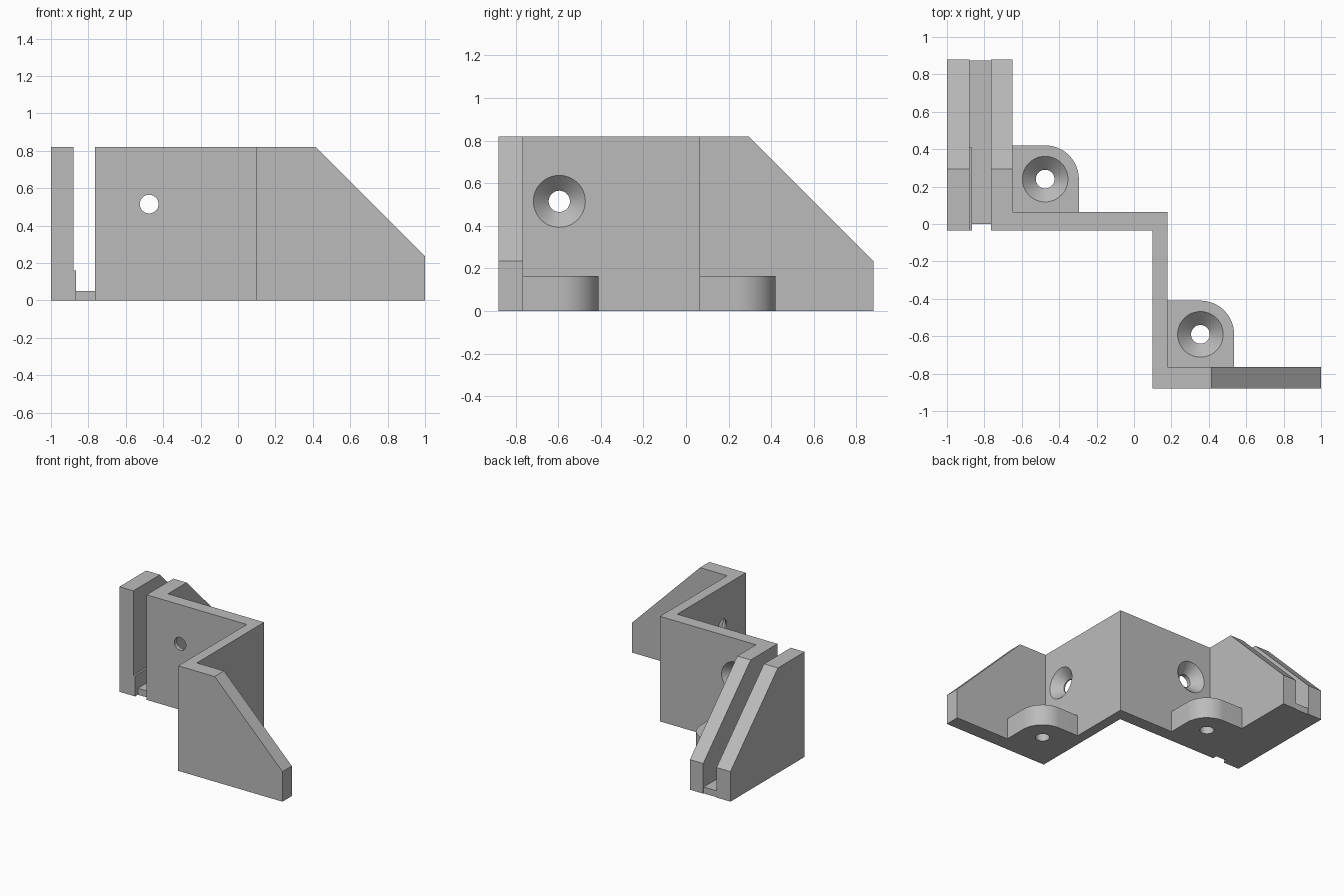
import bpy, bmesh, math
from mathutils import Matrix, Vector

cube = bpy.data.objects.get("Cube")
if cube:
    bpy.data.objects.remove(cube, do_unlink=True)

HEIGHT = 0.82

grey = bpy.data.materials.new("plain_grey")
grey.use_nodes = True
grey.diffuse_color = (0.5, 0.5, 0.5, 1)
grey.node_tree.nodes["Principled BSDF"].inputs["Base Color"].default_value = (0.5, 0.5, 0.5, 1)


def finish(name, bm):
    bmesh.ops.recalc_face_normals(bm, faces=bm.faces)
    mesh = bpy.data.meshes.new(name)
    bm.to_mesh(mesh)
    bm.free()
    mesh.materials.append(grey)
    obj = bpy.data.objects.new(name, mesh)
    bpy.context.collection.objects.link(obj)
    return obj


def prism(name, points, low, high, axis="z"):
    """Extrude a flat outline along one axis."""
    place = {"z": lambda u, v, w: (u, v, w),
             "y": lambda u, v, w: (u, w, v),
             "x": lambda u, v, w: (w, u, v)}[axis]
    bm = bmesh.new()
    face = bm.faces.new([bm.verts.new(place(u, v, low)) for u, v in points])
    new = bmesh.ops.extrude_face_region(bm, geom=[face])["geom"]
    bmesh.ops.translate(bm, vec=Vector(place(0, 0, high - low)),
                        verts=[g for g in new if isinstance(g, bmesh.types.BMVert)])
    return finish(name, bm)


def box(name, x0, x1, y0, y1, z0, z1):
    return prism(name, [(x0, y0), (x1, y0), (x1, y1), (x0, y1)], z0, z1)


def screw_cutter(location, direction):
    """Countersunk hole whose wide mouth opens along direction."""
    turn = Vector(direction).to_track_quat("Z", "Y").to_matrix().to_4x4()
    profile = [(0.05, -0.25), (0.05, -0.07), (0.122, 0), (0.122, 0.05)]
    bm = bmesh.new()
    rings = [[bm.verts.new((r * math.cos(a), r * math.sin(a), z))
              for a in (math.tau * i / 48 for i in range(48))] for r, z in profile]
    for low, high in zip(rings, rings[1:]):
        for i in range(48):
            j = (i + 1) % 48
            bm.faces.new((low[i], low[j], high[j], high[i]))
    bm.faces.new(rings[0])
    bm.faces.new(rings[-1])
    bm.transform(Matrix.Translation(location) @ turn)
    return finish("hole_cutter", bm)


def cut(obj, cutters):
    for cutter in cutters:
        cutter.hide_render = True
        mod = obj.modifiers.new("cut", "BOOLEAN")
        mod.operation = "DIFFERENCE"
        mod.solver = "EXACT"
        mod.object = cutter
    graph = bpy.context.evaluated_depsgraph_get()
    mesh = bpy.data.meshes.new_from_object(obj.evaluated_get(graph))
    obj.modifiers.clear()
    obj.data = mesh
    for cutter in cutters:
        bpy.data.objects.remove(cutter, do_unlink=True)
    mesh.shade_smooth()
    mesh.set_sharp_from_angle(angle=math.radians(30))


def slope_cutter(start, low, high, axis):
    """Wedge that takes the top corner off a wing at 45 degrees."""
    reach = 0.8
    points = [(start - 0.1, HEIGHT + 0.1), (start + reach, HEIGHT + 0.1),
              (start + reach, HEIGHT - reach)]
    return prism("slope_cutter", points, low, high, axis)


# Stepped wall with its two wings
wall = prism("stepped_wall", [
    (0.1, -0.88), (1, -0.88), (1, -0.765), (0.18, -0.765), (0.18, 0.065),
    (-0.65, 0.065), (-0.65, 0.88), (-0.765, 0.88), (-0.765, -0.035), (0.1, -0.035)],
    0, HEIGHT)
cut(wall, [slope_cutter(0.415, -0.95, -0.7, "y"),
           slope_cutter(0.295, -0.9, -0.6, "x"),
           screw_cutter((-0.475, 0.065, 0.515), (0, 1, 0)),
           screw_cutter((0.18, -0.595, 0.515), (1, 0, 0))])

# Outer plate of the panel slot, its floor and the ledge inside it
plate = box("outer_plate", -1, -0.88, -0.035, 0.88, 0, HEIGHT)
cut(plate, [slope_cutter(0.295, -1.1, -0.8, "x")])
box("slot_floor", -0.88, -0.765, 0, 0.875, 0, 0.05)
box("slot_ledge", -0.88, -0.865, -0.035, 0.41, 0, 0.16)

# Rounded screw tabs in the two inner corners
for name, x, y in (("back_tab", -0.65, 0.065), ("front_tab", 0.18, -0.765)):
    cx, cy, radius = x + 0.175, y + 0.175, 0.18
    arc = [(cx + radius * math.cos(a), cy + radius * math.sin(a))
           for a in (math.pi / 2 * i / 20 for i in range(21))]
    tab = prism(name, [(x, y), (cx + radius, y)] + arc + [(x, cy + radius)], 0, 0.165)
    cut(tab, [screw_cutter((cx, cy, 0.165), (0, 0, 1))])
